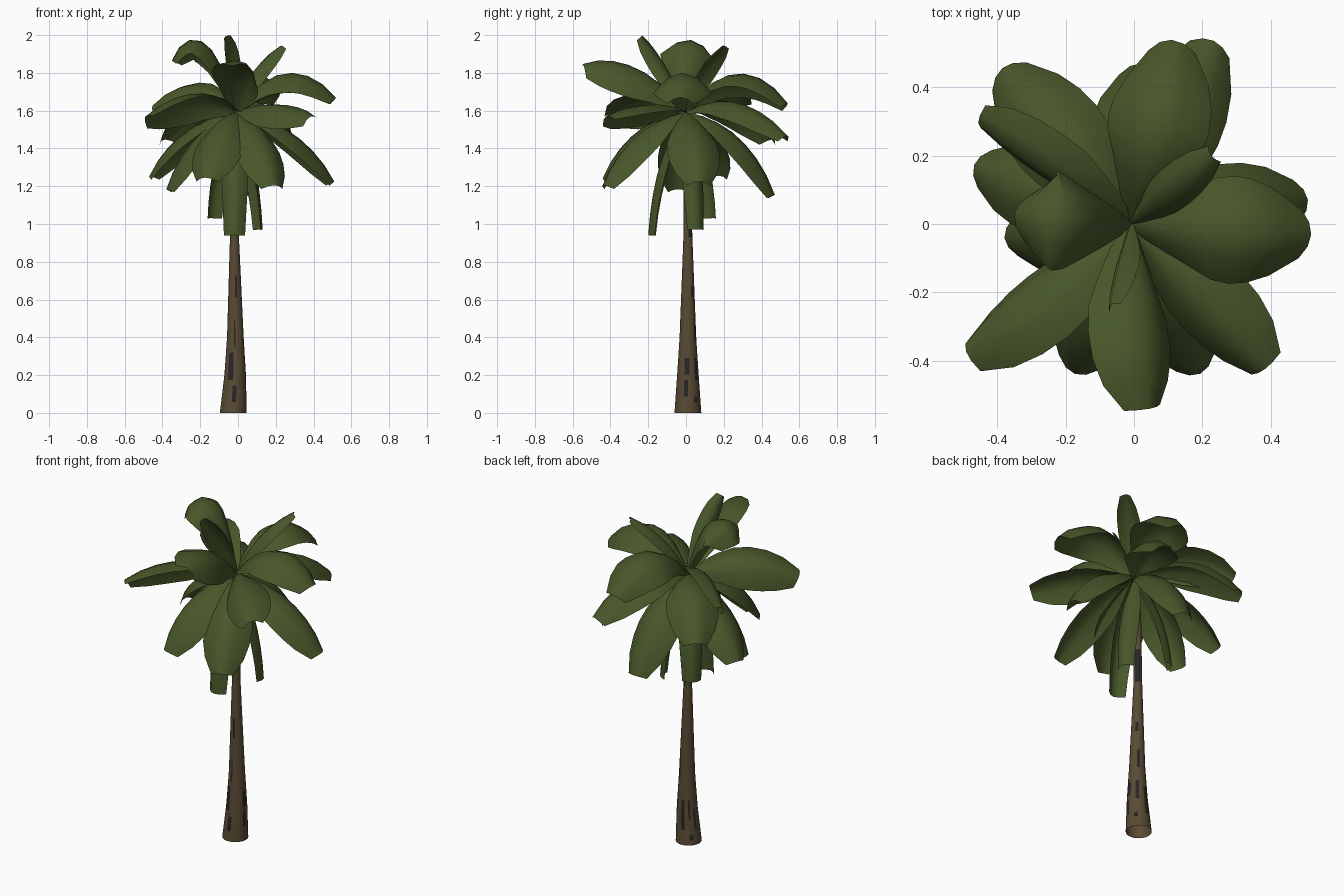
import bpy, bmesh, math
from mathutils import Vector

if "Cube" in bpy.data.objects:
    bpy.data.objects.remove(bpy.data.objects["Cube"])


def material(name, rgb):
    m = bpy.data.materials.new(name)
    m.diffuse_color = (*rgb, 1)
    m.use_nodes = True
    m.node_tree.nodes["Principled BSDF"].inputs["Base Color"].default_value = m.diffuse_color
    return m


GREEN = material("leaf green", (0.064, 0.095, 0.023))
BROWN = material("bark brown", (0.100, 0.070, 0.034))
DARK = material("dark bark", (0.022, 0.017, 0.020))
RED = material("reddish bark", (0.110, 0.050, 0.032))


def finish(name, bm, mats):
    me = bpy.data.meshes.new(name)
    bm.to_mesh(me)
    bm.free()
    for m in mats:
        me.materials.append(m)
    for p in me.polygons:
        p.use_smooth = True
    ob = bpy.data.objects.new(name, me)
    bpy.context.collection.objects.link(ob)
    return ob


def sample(profile, t):
    # piecewise linear lookup, key first
    for a, b in zip(profile, profile[1:]):
        if t <= b[0]:
            f = (t - a[0]) / (b[0] - a[0])
            return [u + (v - u) * f for u, v in zip(a[1:], b[1:])]
    return list(profile[-1][1:])


# Trunk: tapered open tube, (z, centre x, centre y, radius)
TOP = 1.57
TRUNK = [(0, -0.025, 0.010, 0.071), (0.2, -0.015, 0.010, 0.057),
         (0.4, -0.014, 0.010, 0.044), (0.95, -0.019, 0.010, 0.023),
         (1.3, -0.018, 0.008, 0.021), (TOP, -0.012, 0.002, 0.018)]
# bark patches: direction, half width in degrees, low z, high z, material
PATCHES = [(246, 14, .17, .33, 1), (272, 9, .05, .15, 1), (262, 7, .36, .48, 1),
           (354, 12, .20, .30, 1), (352, 10, .09, .17, 1), (40, 10, .06, .10, 1),
           (100, 9, .08, .25, 1), (135, 9, .15, .26, 1), (165, 9, .08, .20, 1),
           (140, 8, .03, .06, 1), (48, 9, .18, .28, 1), (60, 9, .38, .48, 1),
           (45, 12, .60, .66, 1), (50, 40, .92, 1.14, 1), (280, 10, .62, .72, 1),
           (45, 60, 1.34, 1.43, 2)]
SIDES, RINGS = 36, 54
bm = bmesh.new()
rings = []
for i in range(RINGS + 1):
    z = TOP * i / RINGS
    cx, cy, r = sample(TRUNK, z)
    rings.append([bm.verts.new((cx + r * math.cos(2 * math.pi * k / SIDES),
                                cy + r * math.sin(2 * math.pi * k / SIDES), z))
                  for k in range(SIDES)])
for i in range(RINGS):
    z = TOP * (i + 0.5) / RINGS
    for k in range(SIDES):
        n = (k + 1) % SIDES
        f = bm.faces.new((rings[i][k], rings[i][n], rings[i + 1][n], rings[i + 1][k]))
        ang = (k + 0.5) * 360 / SIDES
        for a, half, z0, z1, mat in PATCHES:
            if z0 < z < z1 and abs((ang - a + 180) % 360 - 180) < half:
                f.material_index = mat
finish("trunk", bm, [BROWN, DARK, RED])

# Leaves: broad arched blades with a blunt tip
BASE = Vector((-0.01, 0.0, 1.59))
BROAD = [(0, 0.14), (0.2, 0.58), (0.42, 0.93), (0.6, 1.0), (0.78, 0.92), (0.92, 0.70), (1, 0.45)]
STRAP = [(0, 0.3), (0.3, 0.9), (0.6, 1.0), (1, 0.8)]
SEG = 7


def leaf(name, tip, mid_f, mid_z, width, roll=0, profile=BROAD, arch=0.44):
    tip = Vector(tip)
    mid = BASE.lerp(tip, mid_f)
    mid.z = mid_z
    ctrl = 2 * mid - (BASE + tip) / 2
    d = tip - BASE
    a = math.atan2(d.y, d.x)
    side = Vector((-math.sin(a), math.cos(a), 0))
    c, s = math.cos(math.radians(roll)), math.sin(math.radians(roll))
    bm = bmesh.new()
    rows = []
    for i in range(SEG + 1):
        t = i / SEG
        p = BASE * (1 - t) ** 2 + ctrl * 2 * t * (1 - t) + tip * t * t
        tan = ((ctrl - BASE) * (1 - t) + (tip - ctrl) * t).normalized()
        nor = tan.cross(side)
        si, no = side * c + nor * s, nor * c - side * s
        w = sample(profile, t)[0] * width / 2
        rows.append([bm.verts.new(p + si * (u * w) + no * (arch * w * (0.4 - u * u * 1.5)))
                     for u in (-1, -0.5, 0, 0.5, 1)])
    for r0, r1 in zip(rows, rows[1:]):
        for k in range(4):
            bm.faces.new((r0[k], r1[k], r1[k + 1], r0[k + 1]))
    finish(name, bm, [GREEN])


# tip, fraction and height of the middle, width, roll
LEAVES = [
    # upright crown leaves
    ("crown_leaf", (-0.065, -0.24, 1.99), 0.50, 1.81, 0.11, 60),
    ("crown_leaf", (0.23, 0.20, 1.94), 0.42, 1.79, 0.13, 0),
    ("crown_leaf", (-0.34, 0.03, 1.86), 0.52, 1.93, 0.30, 8),
    ("crown_leaf", (0.04, -0.54, 1.83), 0.50, 1.79, 0.28, -32),
    # arching leaves
    ("upper_leaf", (0.51, -0.03, 1.66), 0.50, 1.77, 0.32, 0),
    ("upper_leaf", (0.11, 0.53, 1.63), 0.50, 1.77, 0.31, -12),
    # level leaves
    ("middle_leaf", (-0.485, -0.375, 1.56), 0.50, 1.65, 0.27, 38),
    ("middle_leaf", (0.385, -0.42, 1.56), 0.50, 1.61, 0.25, 20),
    ("middle_leaf", (0.23, 0.53, 1.46), 0.50, 1.62, 0.28, 0),
    ("middle_leaf", (-0.45, 0.30, 1.61), 0.50, 1.69, 0.22, -55),
    ("middle_leaf", (-0.38, 0.45, 1.44), 0.54, 1.62, 0.29, 0),
    # drooping leaves
    ("lower_leaf", (0.50, 0.07, 1.22), 0.56, 1.46, 0.28, 0),
    ("lower_leaf", (0.02, 0.46, 1.15), 0.57, 1.44, 0.28, 0),
    ("lower_leaf", (-0.46, 0.17, 1.25), 0.57, 1.47, 0.26, 0),
    ("lower_leaf", (-0.37, -0.04, 1.18), 0.57, 1.43, 0.26, 0),
    ("lower_leaf", (-0.17, -0.43, 1.24), 0.57, 1.47, 0.28, 0),
    ("lower_leaf", (0.19, -0.43, 1.20), 0.57, 1.45, 0.27, 0),
    # hanging leaves
    ("hanging_leaf", (-0.02, -0.19, 0.94), 0.68, 1.30, 0.14, 0, STRAP),
    ("hanging_leaf", (0.12, 0.06, 0.97), 0.68, 1.30, 0.12, 0, STRAP),
    ("hanging_leaf", (-0.14, 0.14, 1.03), 0.68, 1.33, 0.13, 0, STRAP),
]
for args in LEAVES:
    leaf(*args)
